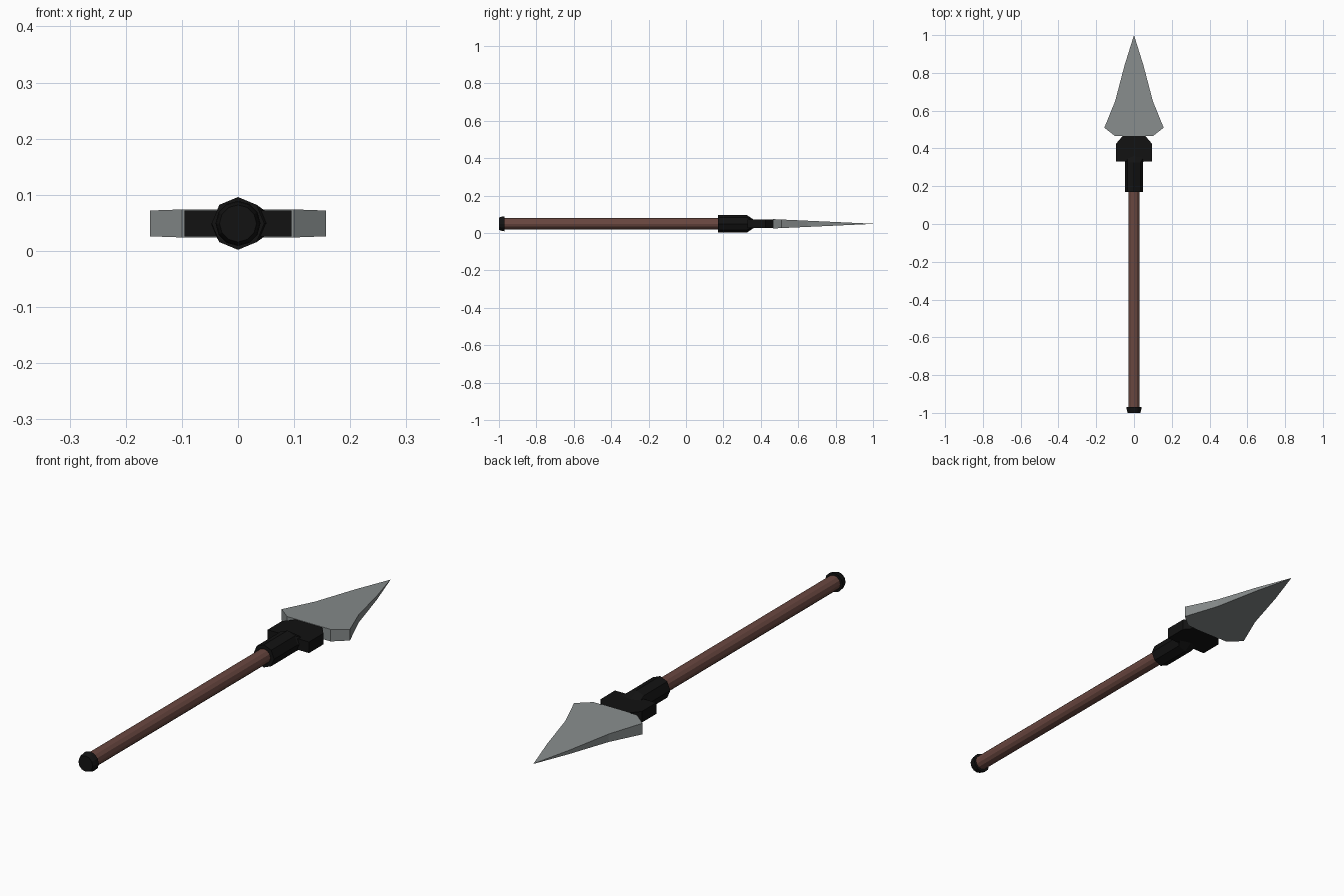
import bpy, bmesh, math

if "Cube" in bpy.data.objects:
    bpy.data.objects.remove(bpy.data.objects["Cube"])

ZC = 0.049  # height of the spear axis


def material(name, rgb):
    m = bpy.data.materials.new(name)
    m.diffuse_color = (*rgb, 1)
    m.use_nodes = True
    m.node_tree.nodes["Principled BSDF"].inputs["Base Color"].default_value = m.diffuse_color
    return m


steel = material("steel", (0.24, 0.26, 0.26))
wood = material("wood", (0.14, 0.062, 0.05))
black = material("black", (0.006, 0.006, 0.006))


def ring(y, r, n):
    return [(r * math.sin(2 * math.pi * i / n), y,
             ZC + r * math.cos(2 * math.pi * i / n)) for i in range(n)]


def loft(name, rings, mat):
    """Skin matching rings of points and cap both ends."""
    bm = bmesh.new()
    loops = [[bm.verts.new(p) for p in r] for r in rings]
    n = len(loops[0])
    for a, b in zip(loops, loops[1:]):
        for i in range(n):
            j = (i + 1) % n
            bm.faces.new((a[i], a[j], b[j], b[i]))
    bm.faces.new(loops[0])
    bm.faces.new(loops[-1])
    bmesh.ops.remove_doubles(bm, verts=bm.verts, dist=1e-5)
    bmesh.ops.recalc_face_normals(bm, faces=bm.faces)
    me = bpy.data.meshes.new(name)
    bm.to_mesh(me)
    bm.free()
    me.materials.append(mat)
    ob = bpy.data.objects.new(name, me)
    bpy.context.collection.objects.link(ob)
    return ob


def plate(name, half, thickness, mat):
    """Flat symmetric part from a half outline; thickness is a function of y."""
    outline = half + [(-x, y) for x, y in reversed(half) if x > 0]
    layers = [[(x, y, ZC + s * thickness(y)) for x, y in outline] for s in (-1, 1)]
    return loft(name, layers, mat)


# wooden shaft
loft("shaft", [ring(-0.98, 0.03, 12), ring(0.2, 0.03, 12)], wood)

# butt cap, narrower at the very end
loft("butt_cap", [ring(-1.0, 0.033, 12), ring(-0.985, 0.038, 12),
                  ring(-0.97, 0.04, 12)], black)

# octagonal socket, flattening and widening to one side into the guard
end = [(x * 1.1 + (0.02 if x > 0.01 else 0), 0.36, ZC + (z - ZC) * 0.5)
       for x, y, z in ring(0.36, 0.047, 8)]
loft("socket", [ring(0.17, 0.047, 8), ring(0.325, 0.047, 8), end], black)

# guard block with chamfered front corners
plate("guard", [(0.095, 0.33), (0.095, 0.425), (0.06, 0.466)],
      lambda y: 0.023, black)

# blade, a wedge thinning to the tip
plate("blade", [(0.10, 0.465), (0.157, 0.51), (0.10, 0.65), (0.05, 0.84), (0.0, 1.0)],
      lambda y: 0.0245 * (1.0 - y) / 0.535 + 0.0005, steel)
